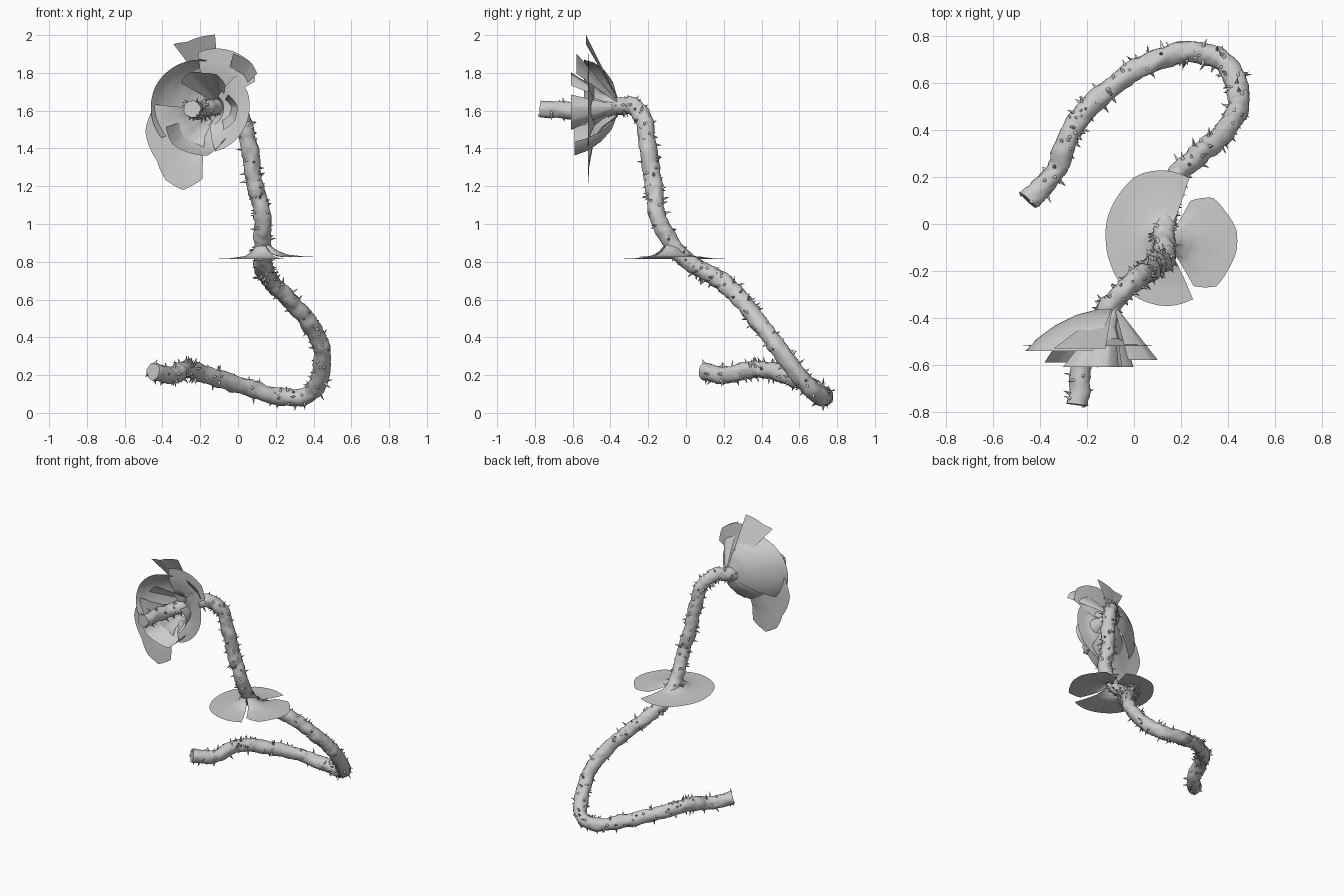
import bpy, bmesh, math, random
from math import pi, cos, sin, radians
from mathutils import Vector, noise

random.seed(7)
if "Cube" in bpy.data.objects:
    bpy.data.objects.remove(bpy.data.objects["Cube"], do_unlink=True)

grey = bpy.data.materials.new("pale grey")
grey.use_nodes = True
grey.diffuse_color = (0.6, 0.6, 0.6, 1)
grey.node_tree.nodes["Principled BSDF"].inputs["Base Color"].default_value = grey.diffuse_color


def finish(bm, name, angle=60):
    """Turn a bmesh into a smooth shaded object."""
    bmesh.ops.recalc_face_normals(bm, faces=bm.faces)
    mesh = bpy.data.meshes.new(name)
    bm.to_mesh(mesh)
    bm.free()
    mesh.materials.append(grey)
    obj = bpy.data.objects.new(name, mesh)
    bpy.context.collection.objects.link(obj)
    bpy.ops.object.select_all(action='DESELECT')
    obj.select_set(True)
    bpy.context.view_layer.objects.active = obj
    bpy.ops.object.shade_smooth_by_angle(angle=radians(angle))
    return obj


def spline(points, steps):
    """Smooth path through the points."""
    pts = [Vector(p) for p in points]
    pts = [2 * pts[0] - pts[1]] + pts + [2 * pts[-1] - pts[-2]]
    path = []
    for a, b, c, d in zip(pts, pts[1:], pts[2:], pts[3:]):
        for i in range(steps):
            t = i / steps
            path.append(0.5 * (2 * b + (c - a) * t + (2 * a - 5 * b + 4 * c - d) * t * t
                               + (3 * b - a - 3 * c + d) * t ** 3))
    return path + [pts[-2]]


def sample(values, t):
    """Linear lookup in an evenly spaced list of numbers or vectors."""
    f = t * (len(values) - 1)
    i = min(int(f), len(values) - 2)
    return values[i] + (values[i + 1] - values[i]) * (f - i)


# Winding vine: from the trailing tail, up the stem, out through the flower
vine_points = [
    (-.45, .1, .22), (-.34, .22, .2), (-.28, .36, .23), (-.2, .49, .21), (0, .65, .15),
    (.2, .73, .09), (.35, .71, .09), (.43, .62, .17), (.44, .5, .33), (.38, .39, .47),
    (.27, .29, .6), (.18, .2, .69), (.14, .1, .75), (.13, 0, .81), (.13, -.09, .92),
    (.13, -.15, 1.05), (.09, -.17, 1.2), (.06, -.2, 1.4), (.03, -.22, 1.54),
    (-.04, -.28, 1.62), (-.13, -.39, 1.62), (-.21, -.55, 1.6), (-.24, -.77, 1.61)]
path = spline(vine_points, 11)
SIDES, RADIUS = 22, .045
bm = bmesh.new()
rings, spots = [], []
across = Vector((0, 0, 1))
for i, p in enumerate(path):
    along = (path[min(i + 1, len(path) - 1)] - path[max(i - 1, 0)]).normalized()
    across = (across - along * across.dot(along)).normalized()
    other = along.cross(across)
    ring = []
    for k in range(SIDES):
        a = 2 * pi * k / SIDES
        out = across * cos(a) + other * sin(a)
        surface = p + out * RADIUS
        lump = .009 * noise.noise(surface * 14) + .007 * noise.noise(surface * 45)
        ring.append(bm.verts.new(surface + out * lump))
        spots.append((surface, out, along))
    rings.append(ring)
for r0, r1 in zip(rings, rings[1:]):
    for k in range(SIDES):
        n = (k + 1) % SIDES
        bm.faces.new((r0[k], r0[n], r1[n], r1[k]))
bm.faces.new(rings[0])
bm.faces.new(rings[-1])
finish(bm, "vine")

# Thorns scattered over the vine
bm = bmesh.new()
for base, out, along in random.sample(spots, 330):
    side = along.cross(out)
    lean = along * random.uniform(-.5, .5) + side * random.uniform(-.4, .4)
    tip = bm.verts.new(base + (out + lean) * random.uniform(.012, .034))
    foot = []
    for k in range(6):
        a = 2 * pi * k / 6
        foot.append(bm.verts.new(base - out * .006 + (along * cos(a) + side * sin(a)) * .009))
    for k in range(6):
        bm.faces.new((foot[k], foot[(k + 1) % 6], tip))
    bm.faces.new(foot)
finish(bm, "thorns")


def petal(name, throat, centre, u, v, start, end, rim, profile):
    """Flared sheet around a throat: rim gives radii by angle, and the
    profile gives (share of radius, share of depth) from throat to rim."""
    throat, centre, u, v = Vector(throat), Vector(centre), Vector(u), Vector(v)
    stages = [Vector(s) for s in profile]
    bm = bmesh.new()
    cols, rows, grid = 28, 12, []
    for i in range(cols + 1):
        t = i / cols
        a = radians(start + (end - start) * t)
        line = []
        for j in range(rows + 1):
            share, depth = sample(stages, j / rows)
            r = share * sample(rim, t)
            line.append(bm.verts.new(throat.lerp(centre, depth) + (u * cos(a) + v * sin(a)) * r))
        grid.append(line)
    for c0, c1 in zip(grid, grid[1:]):
        for j in range(rows):
            bm.faces.new((c0[j], c1[j], c1[j + 1], c0[j + 1]))
    return finish(bm, name, 40)


X, Y, Z = (1, 0, 0), (0, 1, 0), (0, 0, 1)
FLAT = [(.12, 0), (.25, .5), (.4, .8), (.7, .95), (1, 1)]
BOWL = [(.15, 0), (.5, .15), (.75, .4), (.92, .7), (1, 1)]
CONE = [(.1, 0), (1, 1)]

# Flat leaf collar halfway up the stem
collar = (.13, -.08, .89)
petal("collar_leaf_large", collar, (.15, -.07, .815), X, Y, 72, 292,
      [.28, .3, .31, .29, .28, .27, .27, .28, .28, .28, .27], FLAT)
petal("collar_leaf_small", collar, (.15, -.07, .825), X, Y, -62, 62,
      [.22, .28, .28, .29, .29, .27, .26, .19], FLAT)

# Flower: flat outer petals, cupped inner petals and long upright petals
throat, heart = (-.1, -.36, 1.62), (-.2, -.52, 1.6)
petal("outer_petal_top_right", throat, heart, X, Z, 28, 92, [.33, .37, .36, .34, .31], FLAT)
petal("outer_petal_right", throat, heart, X, Z, -70, 45, [.23, .24, .25, .26, .27, .26], FLAT)
petal("outer_petal_low_left", throat, heart, X, Z, 172, 272,
      [.24, .27, .31, .33, .35, .41, .43, .36], FLAT)
petal("cup_petal_left", throat, (-.2, -.54, 1.6), X, Z, 85, 215, [.27, .27, .27, .26, .25], BOWL)
petal("cup_petal_low", throat, (-.2, -.59, 1.6), X, Z, 205, 305, [.2, .23, .23, .24, .2], BOWL)
petal("cup_petal_right", throat, (-.2, -.61, 1.6), X, Z, -40, 30, [.16, .19, .2, .17], CONE)
petal("cup_petal_top", throat, (-.2, -.61, 1.6), X, Z, 45, 125, [.19, .21, .2, .21, .18], CONE)
petal("upright_petal_top", throat, (-.2, -.53, 1.6), X, Z, 79, 112, [.41, .39, .37, .38], CONE)
petal("upright_petal_right", throat, (-.2, -.58, 1.6), X, Z, 33, 60, [.36, .37, .36, .35], CONE)
